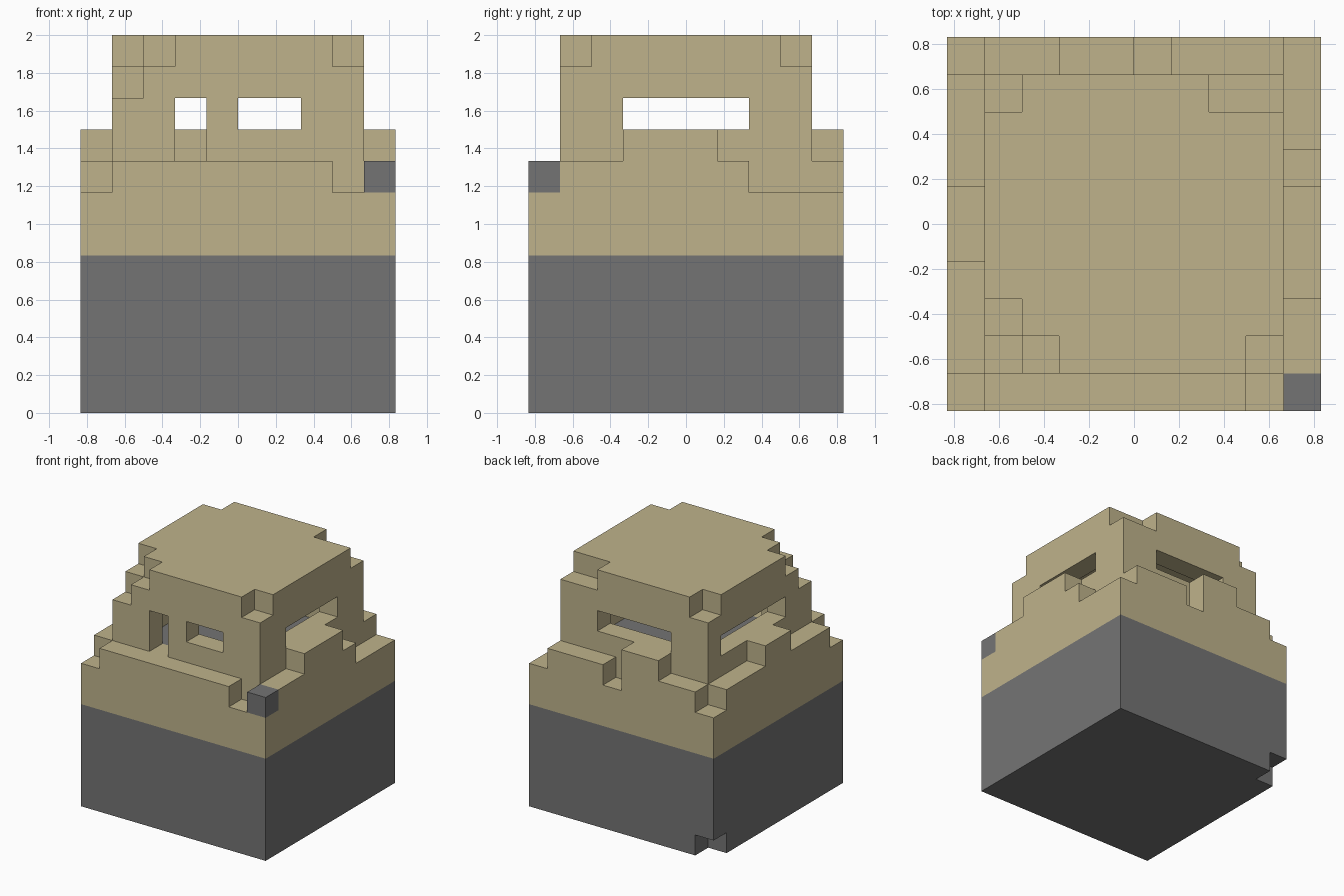
import bpy
import bmesh
from itertools import product
from mathutils import Vector

cube = bpy.data.objects.get("Cube")
if cube:
    bpy.data.objects.remove(cube, do_unlink=True)

CELL = 1 / 6  # the block size; the plan is ten blocks square


def material(name, rgb):
    mat = bpy.data.materials.new(name)
    mat.use_nodes = True
    mat.diffuse_color = (*rgb, 1)
    bsdf = next(n for n in mat.node_tree.nodes if n.type == 'BSDF_PRINCIPLED')
    bsdf.inputs["Base Color"].default_value = (*rgb, 1)
    bsdf.inputs["Roughness"].default_value = 0.9
    return mat


SAND = material("sand", (0.52, 0.45, 0.26))
STONE = material("dark stone", (0.175, 0.175, 0.175))
blocks = {}  # block position -> part name


def fill(part, x, y, z):
    """Fill a box of blocks; each range is (first, end)."""
    for pos in product(range(*x), range(*y), range(*z)):
        blocks[pos] = part


def carve(x, y, z):
    for pos in product(range(*x), range(*y), range(*z)):
        blocks.pop(pos, None)


# Stone base with one chipped corner, and the sand body above it
fill("stone_base", (0, 10), (0, 10), (0, 5))
carve((0, 1), (9, 10), (0, 1))
fill("sand_body", (0, 10), (0, 10), (5, 7))

# Uneven ledge around the tower: runs of equal height per side
for start, end, top in ((1, 8, 8),):
    fill("ledge", (start, end), (0, 1), (7, top))
for start, end, top in ((1, 3, 8), (3, 5, 9), (6, 9, 8)):
    fill("ledge", (start, end), (9, 10), (7, top))
for start, end, top in ((1, 4, 8), (4, 6, 9), (6, 9, 8)):
    fill("ledge", (0, 1), (start, end), (7, top))
for start, end, top in ((1, 3, 8), (3, 6, 9), (6, 7, 8)):
    fill("ledge", (9, 10), (start, end), (7, top))
fill("corner_stone", (9, 10), (0, 1), (7, 8))

# Hollow tower with a stone floor
fill("tower", (1, 9), (1, 9), (7, 12))
fill("tower_floor", (2, 8), (2, 8), (7, 8))
carve((2, 8), (2, 8), (8, 11))

# Windows: front slot, front, back, left and right
carve((3, 4), (1, 2), (8, 10))
carve((5, 7), (1, 2), (9, 10))
carve((3, 7), (8, 9), (9, 10))
carve((8, 9), (3, 7), (9, 10))
carve((1, 2), (3, 8), (9, 10))

# Worn roof corners
carve((1, 2), (1, 2), (10, 12))
carve((1, 2), (2, 3), (11, 12))
carve((2, 3), (1, 2), (11, 12))
carve((8, 9), (1, 2), (11, 12))
carve((7, 9), (8, 9), (11, 12))
carve((1, 2), (8, 9), (11, 12))


def build(part, mat):
    """Skin the exposed sides of a part's blocks and merge flat faces."""
    bm = bmesh.new()
    for pos in (p for p, owner in blocks.items() if owner == part):
        for axis, sign in product(range(3), (-1, 1)):
            step = Vector((0, 0, 0))
            step[axis] = sign
            if tuple(int(c) for c in Vector(pos) + step) in blocks:
                continue
            u, v = Vector((0, 0, 0)), Vector((0, 0, 0))
            u[(axis + 1) % 3] = 1
            v[(axis + 2) % 3] = sign
            middle = Vector(pos) + Vector((0.5, 0.5, 0.5)) + step / 2
            corners = [middle + (a * u + b * v) / 2
                       for a, b in ((-1, -1), (1, -1), (1, 1), (-1, 1))]
            bm.faces.new([bm.verts.new((c - Vector((5, 5, 0))) * CELL)
                          for c in corners])
    bmesh.ops.remove_doubles(bm, verts=bm.verts, dist=0.001)
    bmesh.ops.dissolve_limit(bm, angle_limit=0.01, verts=bm.verts,
                             edges=bm.edges)
    mesh = bpy.data.meshes.new(part)
    bm.to_mesh(mesh)
    bm.free()
    mesh.materials.append(mat)
    bpy.context.collection.objects.link(bpy.data.objects.new(part, mesh))


for part in ("stone_base", "corner_stone", "tower_floor"):
    build(part, STONE)
for part in ("sand_body", "ledge", "tower"):
    build(part, SAND)
